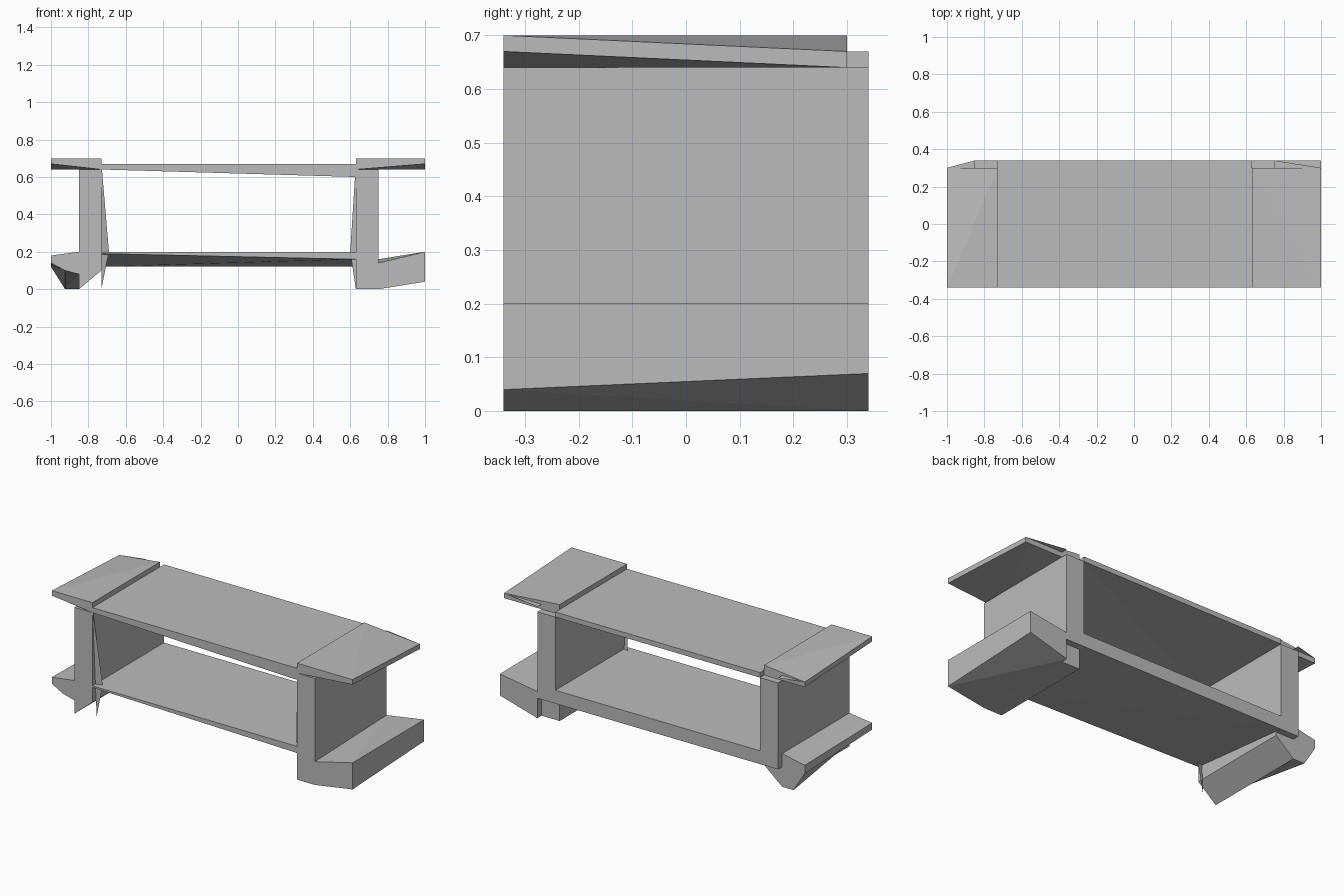
import bpy
import bmesh

cube = bpy.data.objects.get("Cube")
if cube:
    bpy.data.objects.remove(cube, do_unlink=True)

GREY = (0.5, 0.5, 0.5, 1)
grey = bpy.data.materials.new("plain grey")
grey.use_nodes = True
grey.diffuse_color = GREY
grey.node_tree.nodes["Principled BSDF"].inputs["Base Color"].default_value = GREY

# Main levels and depths
FLOOR, TOP, FLAP_UNDERSIDE, SHELF_UNDERSIDE, SHELF_TOP = 0, 0.7, 0.64, 0.12, 0.2
LIP = FLAP_UNDERSIDE + 0.03
FRONT, BACK, PANEL_BACK = -0.34, 0.34, 0.3

# Inner face, outer face and far tip of each end
LEFT = (0.63, 0.75, 1)
RIGHT = (-0.73, -0.85, -1)


def finish(name, bm):
    mesh = bpy.data.meshes.new(name)
    bm.to_mesh(mesh)
    bm.free()
    mesh.materials.append(grey)
    part = bpy.data.objects.new(name, mesh)
    bpy.context.collection.objects.link(part)


def loft(name, front_profile, back_profile, front=FRONT, back=BACK):
    """Faceted solid between a front and a back outline in x and z."""
    bm = bmesh.new()
    near = [bm.verts.new((x, front, z)) for x, z in front_profile]
    far = [bm.verts.new((x, back, z)) for x, z in back_profile]
    bm.faces.new(near)
    bm.faces.new(far[::-1])
    for i, corner in enumerate(near):
        bm.faces.new((corner, near[i - 1], far[i - 1], far[i]))
    bmesh.ops.triangulate(bm, faces=bm.faces[:])
    bmesh.ops.recalc_face_normals(bm, faces=bm.faces[:])
    finish(name, bm)


def slab(start, end, low_start, low_end, high_start, high_end):
    """Outline with its own lower and upper height at each end."""
    return [(start, low_start), (end, low_end), (end, high_end), (start, high_start)]


def shard(name, *points):
    """Single thin splinter face."""
    bm = bmesh.new()
    bm.faces.new([bm.verts.new(point) for point in points])
    finish(name, bm)


# Shelves between the ends: deep front lip above, sloping underside below
span = (RIGHT[0], LEFT[0])
loft("upper_shelf",
     slab(*span, FLAP_UNDERSIDE, 0.6, LIP, LIP),
     slab(*span, FLAP_UNDERSIDE, FLAP_UNDERSIDE, LIP, LIP))
loft("lower_shelf",
     slab(*span, 0.19, 0.16, SHELF_TOP, SHELF_TOP),
     slab(*span, SHELF_UNDERSIDE, SHELF_UNDERSIDE, SHELF_TOP, SHELF_TOP))

for side, (inner, outer, tip) in (("left", LEFT), ("right", RIGHT)):
    # Upright panel, cut away under the inner edge on the right
    inner_foot = FLOOR if side == "left" else 0.1
    panel = slab(inner, outer, inner_foot, FLOOR, FLAP_UNDERSIDE, FLAP_UNDERSIDE)
    loft(side + "_panel", panel, panel, back=PANEL_BACK)

    # Narrow post behind the panel
    post = slab(inner, outer, SHELF_UNDERSIDE, SHELF_UNDERSIDE, FLAP_UNDERSIDE, FLAP_UNDERSIDE)
    loft(side + "_back_post", post, post, front=PANEL_BACK, back=BACK)

    # Overhanging top, thin at the tip and drooping toward the back corner
    loft(side + "_end_top",
         slab(inner, tip, FLAP_UNDERSIDE, LIP, TOP, TOP),
         slab(inner, tip, FLAP_UNDERSIDE, FLAP_UNDERSIDE, TOP, LIP),
         back=PANEL_BACK)

    # Splinter along the inner edge of the panel
    lean = inner + (0.04 if side == "right" else -0.03)
    shard(side + "_inner_splinter", (inner, FRONT, LIP), (lean, -PANEL_BACK, SHELF_TOP),
          (inner, -PANEL_BACK, FLOOR))

    # Splinter behind the top
    shard(side + "_corner_splinter", (outer, PANEL_BACK, LIP), (outer, BACK, LIP),
          (tip, PANEL_BACK, LIP))

# Wedge feet reaching out past the panels
inner, outer, tip = LEFT
loft("left_foot",
     slab(outer, tip, FLOOR, 0.04, 0.14, SHELF_TOP),
     slab(outer, tip, FLOOR, 0.07, 0.16, SHELF_TOP))
inner, outer, tip = RIGHT
heel = (outer + tip) / 2
loft("right_foot",
     [(outer, 0.08), (heel, 0.1), (tip, 0.14), (tip, 0.18), (outer, SHELF_TOP)],
     [(outer, FLOOR), (heel, FLOOR), (tip, SHELF_UNDERSIDE), (tip, 0.17), (outer, SHELF_TOP)],
     back=PANEL_BACK)
